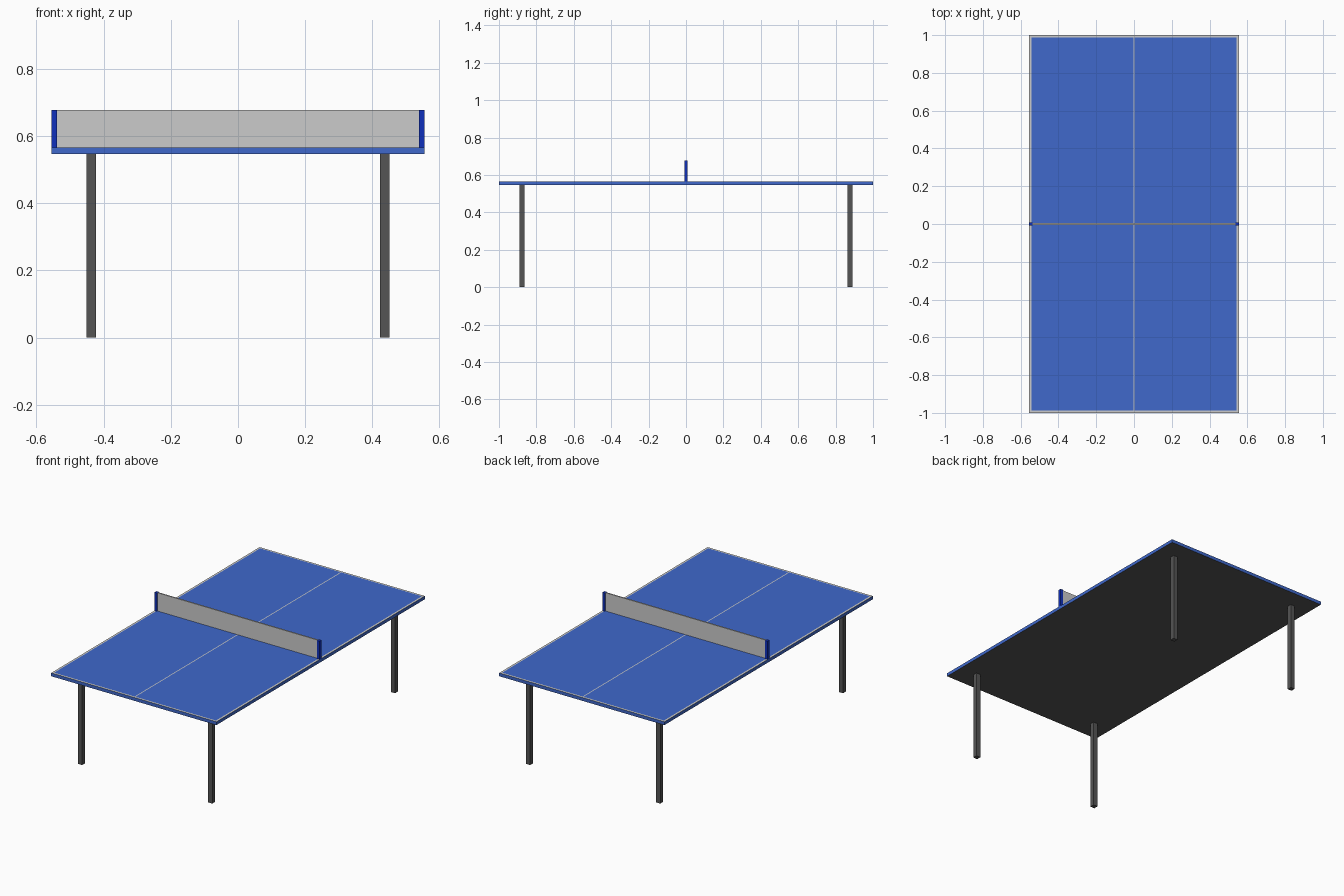
import bpy, bmesh
from mathutils import Vector

if "Cube" in bpy.data.objects:
    bpy.data.objects.remove(bpy.data.objects["Cube"])


def material(name, rgb):
    m = bpy.data.materials.new(name)
    m.diffuse_color = (*rgb, 1)
    m.use_nodes = True
    m.node_tree.nodes["Principled BSDF"].inputs["Base Color"].default_value = m.diffuse_color
    return m


blue = material("table_blue", (0.05, 0.14, 0.6))
deep_blue = material("post_blue", (0.005, 0.03, 0.5))
dark = material("dark_metal", (0.09, 0.09, 0.09))
white = material("line_grey", (0.6, 0.6, 0.6))


def box(name, lo, hi, mats=(), cuts=(), pick=None):
    """Box between two corners; cuts are (axis, position) edge loops."""
    bm = bmesh.new()
    bmesh.ops.create_cube(bm, size=1)
    lo, hi = Vector(lo), Vector(hi)
    for v in bm.verts:
        v.co = Vector([(a + b) / 2 + c * (b - a) for a, b, c in zip(lo, hi, v.co)])
    for axis, pos in cuts:
        n = Vector((0, 0, 0))
        n[axis] = 1
        bmesh.ops.bisect_plane(bm, geom=bm.verts[:] + bm.edges[:] + bm.faces[:],
                               plane_co=n * pos, plane_no=n)
    bm.normal_update()
    if pick:
        for f in bm.faces:
            f.material_index = pick(f)
    me = bpy.data.meshes.new(name)
    bm.to_mesh(me)
    bm.free()
    for m in mats:
        me.materials.append(m)
    ob = bpy.data.objects.new(name, me)
    bpy.context.collection.objects.link(ob)
    return ob


W, L = 0.555, 1.0                # half width and half length
Z0, Z1, Z2 = 0.546, 0.566, 0.677  # table underside, table top, net top
B, C = 0.012, 0.003              # border width, half centre line


# Table top: blue with pale lines above and a dark underside
def top_colour(f):
    c, n = f.calc_center_median(), f.normal
    if n.z < -0.5:
        return 2
    line = abs(c.x) > W - B or abs(c.y) > L - B or abs(c.x) < C
    return 1 if n.z > 0.5 and line else 0


cuts = [(0, s * p) for s in (-1, 1) for p in (W - B, C)]
cuts += [(1, s * (L - B)) for s in (-1, 1)]
box("table_top", (-W, -L, Z0), (W, L, Z1), (blue, white, dark), cuts, top_colour)

# Legs
for sx, nx in ((-1, "left"), (1, "right")):
    for sy, ny in ((-1, "front"), (1, "back")):
        x, y, r = sx * 0.437, sy * 0.877, 0.014
        box(f"{ny}_{nx}_leg", (x - r, y - r, 0), (x + r, y + r, Z0), (dark,))

# Net and its end posts
P = 0.017
box("net", (-W + P, -0.004, Z1), (W - P, 0.004, Z2))
for s, n in ((-1, "left"), (1, "right")):
    x = s * (W - P / 2)
    box(f"{n}_net_post", (x - P / 2, -0.009, Z1), (x + P / 2, 0.009, Z2), (deep_blue,))
